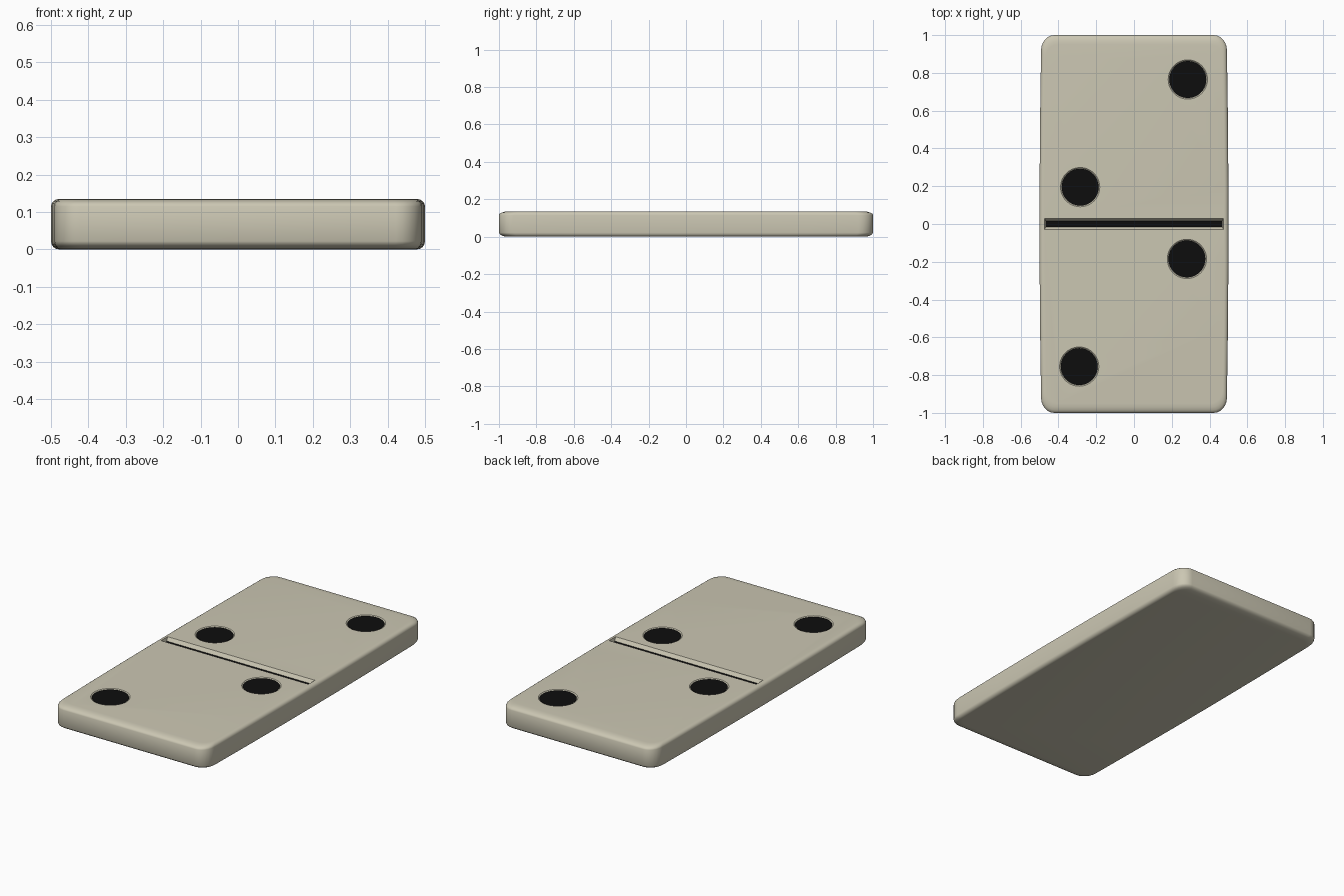
import bpy, bmesh
from math import cos, sin, pi

if "Cube" in bpy.data.objects:
    bpy.data.objects.remove(bpy.data.objects["Cube"])

H = 0.135


def material(name, rgb):
    m = bpy.data.materials.new(name)
    m.diffuse_color = (*rgb, 1)
    m.use_nodes = True
    m.node_tree.nodes["Principled BSDF"].inputs["Base Color"].default_value = m.diffuse_color
    return m


ivory = material("ivory", (0.6, 0.57, 0.45))
black = material("black", (0.004, 0.004, 0.004))


def loft(name, rings, mat):
    """Closed solid through a stack of equal-length point rings."""
    bm = bmesh.new()
    loops = [[bm.verts.new(p) for p in r] for r in rings]
    for a, b in zip(loops, loops[1:]):
        for i in range(len(a)):
            j = (i + 1) % len(a)
            bm.faces.new((a[i], a[j], b[j], b[i]))
    bm.faces.new(loops[0][::-1])
    bm.faces.new(loops[-1])
    bmesh.ops.recalc_face_normals(bm, faces=bm.faces)
    me = bpy.data.meshes.new(name)
    bm.to_mesh(me)
    bm.free()
    me.materials.append(mat)
    ob = bpy.data.objects.new(name, me)
    bpy.context.collection.objects.link(ob)
    return ob


def circle(x, y, r, z):
    return [(x + r * cos(2 * pi * i / 40), y + r * sin(2 * pi * i / 40), z) for i in range(40)]


def rect(x, y, z):
    return [(-x, -y, z), (x, -y, z), (x, y, z), (-x, y, z)]


# Tile outline: rounded corners, long sides bowed very slightly outward
quarter = [(0.5, 0.19), (0.497, 0.57)]
quarter += [(0.422 + 0.07 * cos(a), 0.92 + 0.08 * sin(a)) for a in [k * pi / 12 for k in range(7)]]
outline = quarter + [(-x, y) for x, y in quarter[::-1]]
outline += [(-x, -y) for x, y in outline]

# Edge rounding is wider at the short ends than along the long sides
levels = []
for k in range(5):
    a = k * pi / 8
    levels.append((1 - sin(a), 0.022 * (1 - cos(a))))
levels = [(t, z) for t, z in levels] + [(t, H - z * 0.9) for t, z in levels[::-1]]
body = loft("tile", [[(x * (1 - 0.044 * t), y * (1 - 0.05 * t), z) for x, y in outline]
                     for t, z in levels], ivory)

# Recesses for the pips and the dividing groove
pips = [(0.285, 0.765), (-0.285, 0.195), (0.28, -0.185), (-0.29, -0.755)]
cutters = [loft("groove_cutter", [rect(0.468, 0.015, H - 0.02), rect(0.473, 0.03, H),
                                  rect(0.473, 0.03, H + 0.05)], ivory)]
for x, y in pips:
    cutters.append(loft("pip_cutter", [circle(x, y, 0.098, H - 0.005), circle(x, y, 0.104, H),
                                       circle(x, y, 0.104, H + 0.05)], ivory))
for c in cutters:
    mod = body.modifiers.new("recess", 'BOOLEAN')
    mod.operation = 'DIFFERENCE'
    mod.solver = 'EXACT'
    mod.object = c
bpy.context.view_layer.objects.active = body
body.select_set(True)
for mod in list(body.modifiers):
    bpy.ops.object.modifier_apply(modifier=mod.name)
for c in cutters:
    bpy.data.objects.remove(c)
bpy.ops.object.shade_smooth_by_angle(angle=0.6)

# Black paint in the recesses
for x, y in pips:
    loft("pip", [circle(x, y, 0.0975, H - 0.008), circle(x, y, 0.0975, H - 0.0035)], black)
loft("divider_line", [rect(0.466, 0.0148, H - 0.024), rect(0.466, 0.0148, H - 0.0185)], black)
